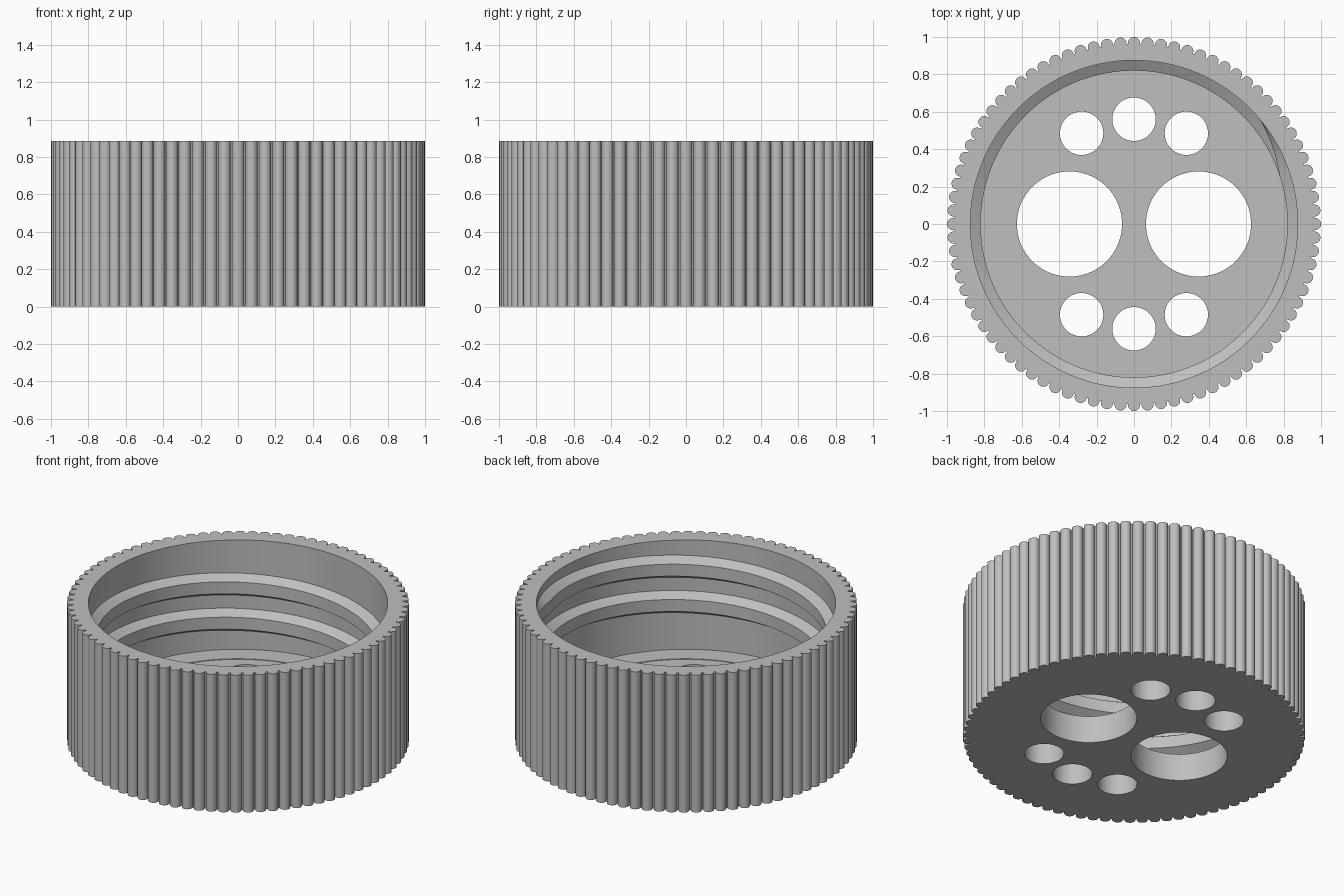
import bpy, bmesh
from math import sin, cos, pi, radians

cube = bpy.data.objects.get("Cube")
if cube:
    bpy.data.objects.remove(cube, do_unlink=True)

HEIGHT, FLOOR, BORE = 0.886, 0.18, 0.875
RIBS, RIB_R = 84, 0.032

grey = bpy.data.materials.new("plain_grey")
grey.use_nodes = True
grey.diffuse_color = (0.52, 0.52, 0.52, 1)
grey.node_tree.nodes["Principled BSDF"].inputs["Base Color"].default_value = grey.diffuse_color


def finish(bm, name):
    bmesh.ops.recalc_face_normals(bm, faces=bm.faces)
    mesh = bpy.data.meshes.new(name)
    bm.to_mesh(mesh)
    bm.free()
    mesh.materials.append(grey)
    obj = bpy.data.objects.new(name, mesh)
    bpy.context.collection.objects.link(obj)
    return obj


def prism(bm, outline, z0, z1):
    """Straight extrusion of a closed outline."""
    low = [bm.verts.new((x, y, z0)) for x, y in outline]
    high = [bm.verts.new((x, y, z1)) for x, y in outline]
    bm.faces.new(low[::-1])
    bm.faces.new(high)
    for i in range(len(low)):
        j = (i + 1) % len(low)
        bm.faces.new((low[i], low[j], high[j], high[i]))


def circle(x, y, r, n):
    return [(x + r * cos(2 * pi * i / n), y + r * sin(2 * pi * i / n)) for i in range(n)]


def select_only(obj):
    bpy.ops.object.select_all(action='DESELECT')
    obj.select_set(True)
    bpy.context.view_layer.objects.active = obj


def cut(obj, outlines, z0, z1):
    bm = bmesh.new()
    for outline in outlines:
        prism(bm, outline, z0, z1)
    cutter = finish(bm, "cutter")
    cutter.hide_render = True
    mod = obj.modifiers.new("cut", 'BOOLEAN')
    mod.operation, mod.solver, mod.object = 'DIFFERENCE', 'EXACT', cutter
    select_only(obj)
    bpy.ops.object.modifier_apply(modifier=mod.name)
    bpy.data.objects.remove(cutter, do_unlink=True)


# Ribbed cap body: round grip ribs around the outline
outline = []
for k in range(RIBS):
    a = 2 * pi * k / RIBS
    for i in range(13):
        b = a + radians(-100 + 200 * i / 12)
        outline.append(((1 - RIB_R) * cos(a) + RIB_R * cos(b),
                        (1 - RIB_R) * sin(a) + RIB_R * sin(b)))
bm = bmesh.new()
prism(bm, outline, 0, HEIGHT)
body = finish(bm, "ribbed_cap")

# Bore, shallow floor recess and the through holes
cut(body, [circle(0, 0, BORE, 128)], FLOOR, 1.2)
cut(body, [circle(0, 0, 0.745, 128)], FLOOR - 0.004, 0.5)
holes = [circle(s * 0.345, 0, 0.281, 72) for s in (-1, 1)]
for s in (-1, 1):
    holes += [circle(x, s * y, 0.116, 48) for x, y in ((-0.28, 0.485), (0, 0.56), (0.28, 0.485))]
cut(body, holes, -0.3, 0.5)

# Internal screw thread: two turns, tapering into the wall at both ends
TURNS, PITCH, STEPS, START = 2, 0.228, 256, radians(41)
OUT, CREST, TAPER = 0.88, 0.82, 8
bm = bmesh.new()
rings = []
for i in range(STEPS + 1):
    t = i / STEPS
    a = START - t * TURNS * 2 * pi
    top = HEIGHT - 0.039 - t * TURNS * PITCH
    fade = min(1, i / TAPER, (STEPS - i) / TAPER)
    crest = OUT - 0.001 - (OUT - 0.001 - CREST) * fade
    section = ((OUT, 0.003), (crest, -0.033), (crest, -0.11), (OUT, -0.146))
    rings.append([bm.verts.new((r * cos(a), r * sin(a), top + dz)) for r, dz in section])
for p, q in zip(rings, rings[1:]):
    for k in range(4):
        m = (k + 1) % 4
        bm.faces.new((p[k], p[m], q[m], q[k]))
bm.faces.new(rings[0])
bm.faces.new(rings[-1][::-1])
thread = finish(bm, "screw_thread")

for obj in (body, thread):
    select_only(obj)
    bpy.ops.object.shade_smooth_by_angle(angle=radians(28))
